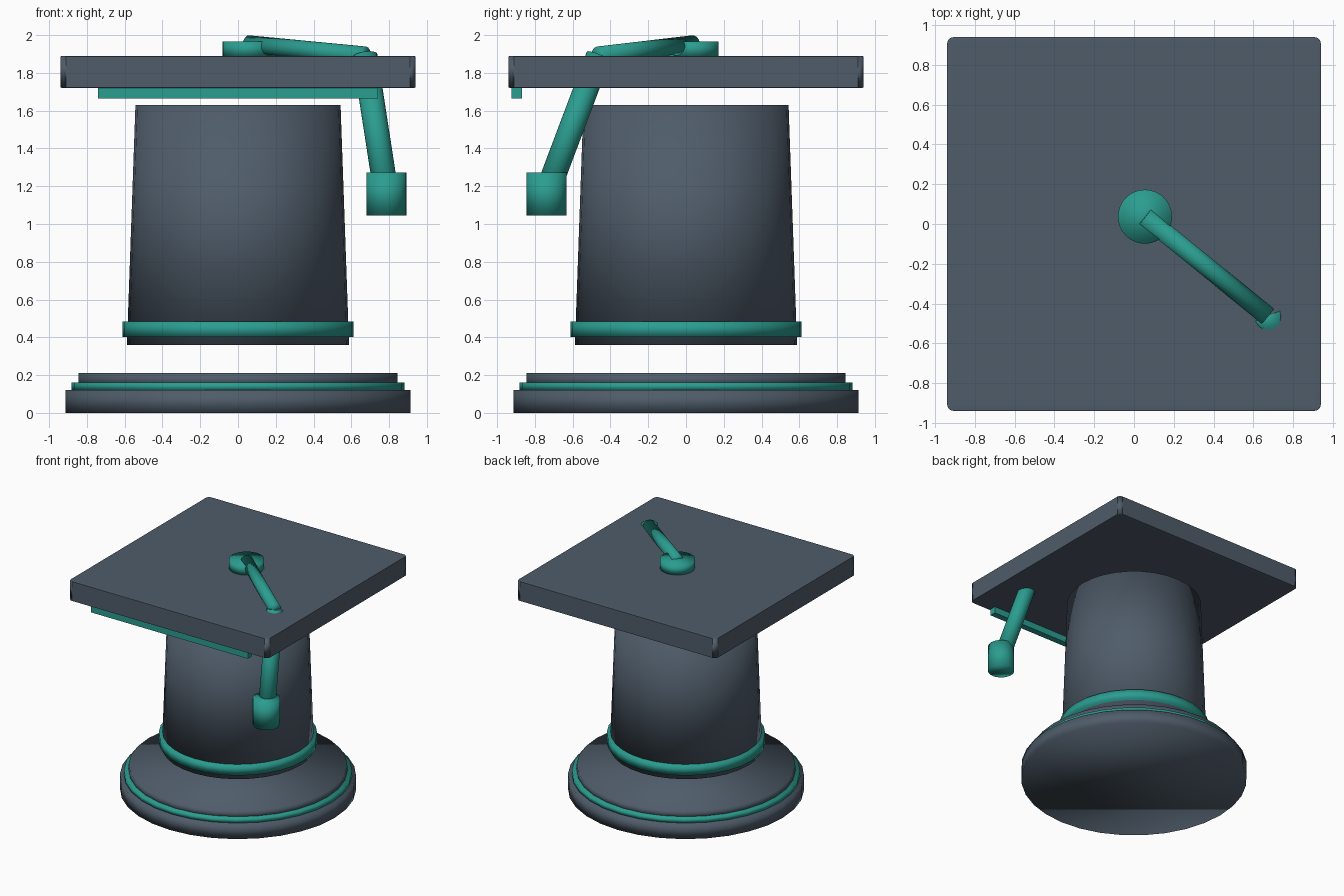
import bpy
from mathutils import Vector

cube = bpy.data.objects.get("Cube")
if cube:
    bpy.data.objects.remove(cube, do_unlink=True)


def material(name, rgb):
    mat = bpy.data.materials.new(name)
    mat.use_nodes = True
    mat.diffuse_color = (*rgb, 1)
    mat.node_tree.nodes["Principled BSDF"].inputs["Base Color"].default_value = (*rgb, 1)
    return mat


slate = material("slate grey", (0.078, 0.107, 0.143))
teal = material("teal", (0.024, 0.337, 0.278))


def finish(name, mat):
    ob = bpy.context.object
    ob.name = ob.data.name = name
    ob.data.materials.append(mat)
    return ob


def rod(name, mat, start, end, r_start, r_end=None):
    """Smooth round bar, optionally tapered, between two points."""
    start, end = Vector(start), Vector(end)
    axis = end - start
    bpy.ops.mesh.primitive_cone_add(
        vertices=32, radius1=r_start, radius2=r_end or r_start,
        depth=axis.length, location=(start + end) / 2,
        rotation=Vector((0, 0, 1)).rotation_difference(axis).to_euler())
    bpy.ops.object.shade_smooth()
    return finish(name, mat)


def upright(name, mat, z0, z1, r0, r1=None, at=(0, 0)):
    return rod(name, mat, (*at, z0), (*at, z1), r0, r1)


def box(name, mat, centre, size):
    bpy.ops.mesh.primitive_cube_add(size=1, location=centre)
    ob = finish(name, mat)
    ob.scale = size
    return ob


# Stepped round base with a trim ring
upright("base_lower_disc", slate, 0, 0.122, 0.913)
upright("base_trim_ring", teal, 0.12, 0.16, 0.882)
upright("base_upper_disc", slate, 0.14, 0.21, 0.845)

# Tapered column with its band
upright("column", slate, 0.36, 1.63, 0.588, 0.543)
upright("column_band", teal, 0.402, 0.484, 0.612)

# Square board; the bevel is scaled with it, so it mainly rounds the corners
board = box("board", slate, (0, 0, 1.805), (1.88, 1.88, 0.17))
bevel = board.modifiers.new("rounded corners", "BEVEL")
bevel.width = 0.016
bevel.segments = 3
bpy.ops.object.shade_smooth_by_angle()

# Strip below the front edge of the board
box("front_strip", teal, (0, -0.897, 1.693), (1.48, 0.055, 0.058))

# Button, cord and tassel
button = (0.055, 0.037)
knot = (0.672, -0.463)
tassel = (0.785, -0.738)
upright("button", teal, 1.885, 1.965, 0.136, at=button)
rod("top_cord", teal, (*button, 1.951), (*knot, 1.892), 0.048)
rod("hanging_cord", teal, (*knot, 1.89), (*tassel, 1.16), 0.066)
upright("tassel", teal, 1.045, 1.273, 0.106, at=tassel)
